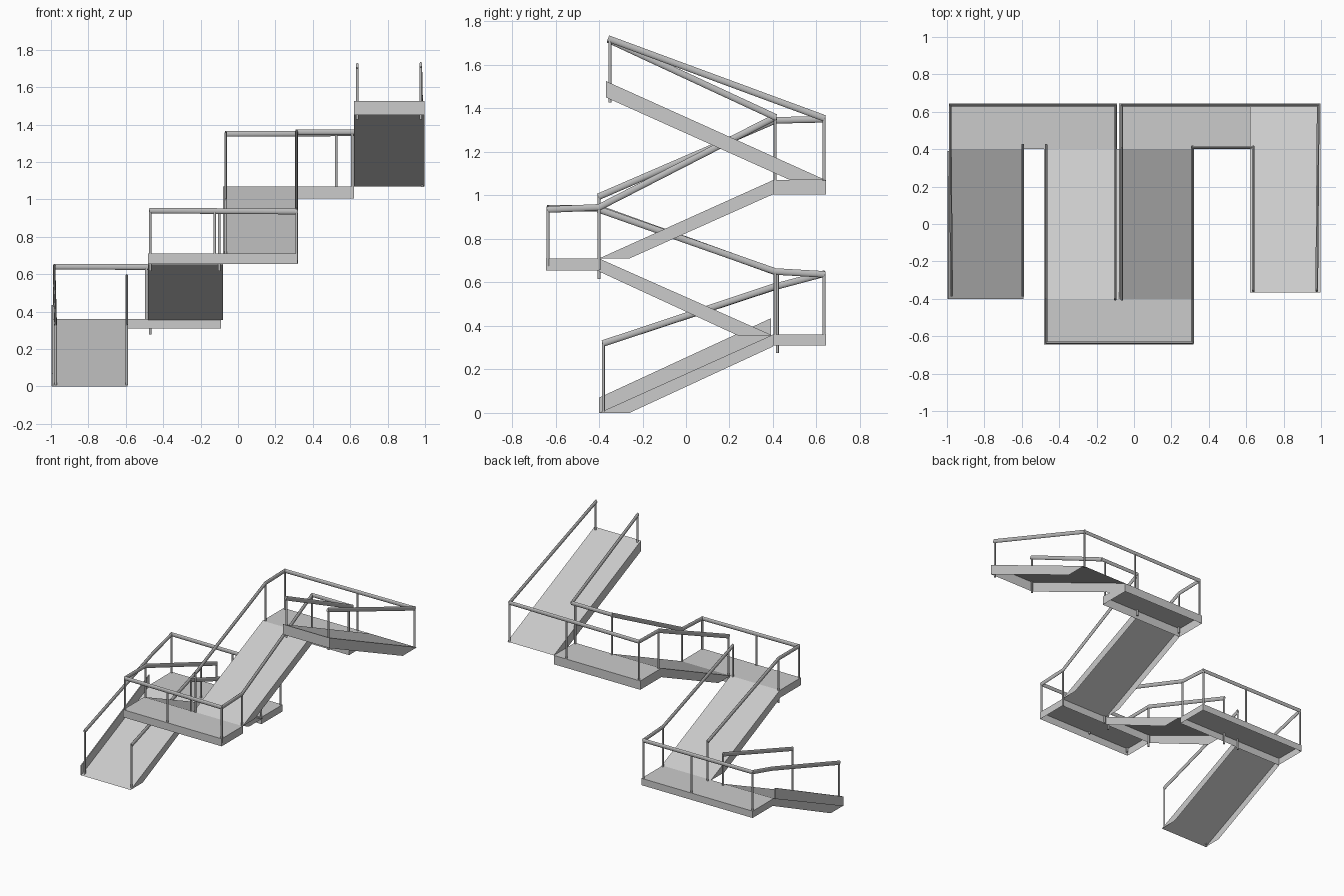
import bpy
import bmesh
import math
from mathutils import Vector, Matrix

cube = bpy.data.objects.get("Cube")
if cube:
    bpy.data.objects.remove(cube, do_unlink=True)


def material(name, value):
    mat = bpy.data.materials.new(name)
    mat.use_nodes = True
    colour = (value, value, value, 1)
    mat.diffuse_color = colour
    mat.node_tree.nodes["Principled BSDF"].inputs["Base Color"].default_value = colour
    return mat


DECK = material("light grey deck", 0.6)
RAIL = material("mid grey rail", 0.5)


def finish(name, bm, mat):
    mesh = bpy.data.meshes.new(name)
    bm.to_mesh(mesh)
    bm.free()
    mesh.materials.append(mat)
    obj = bpy.data.objects.new(name, mesh)
    bpy.context.collection.objects.link(obj)
    return mesh


def shell(name, x0, x1, profile):
    """Extrude a y-z profile along x and leave the underside open."""
    bm = bmesh.new()
    face = bm.faces.new([bm.verts.new((x0, y, z)) for y, z in profile])
    new = bmesh.ops.extrude_face_region(bm, geom=[face])["geom"]
    verts = [v for v in new if isinstance(v, bmesh.types.BMVert)]
    bmesh.ops.translate(bm, vec=(x1 - x0, 0, 0), verts=verts)
    bmesh.ops.recalc_face_normals(bm, faces=bm.faces)
    under = [f for f in bm.faces if f.normal.z < -0.5]
    bmesh.ops.delete(bm, geom=under, context="FACES")
    finish(name, bm, DECK)


def landing(name, x0, x1, y0, y1, z0, z1):
    shell(name, x0, x1, [(y0, z0), (y1, z0), (y1, z1), (y0, z1)])


def ramp(name, x0, x1, low, high, depth, toe):
    """Sloping deck with side skirts that die out at the low end."""
    (yl, zl), (yh, zh) = low, high
    shell(name, x0, x1, [(yl, zl), (yh, zh), (yh, zh - depth), (toe, zl)])


def bar(bm, a, b, width, height):
    """Oval bar from a to b, with its height kept upright."""
    a, b = Vector(a), Vector(b)
    along = (b - a).normalized()
    side = along.cross(Vector((0, 0, 1)))
    side = side.normalized() if side.length > 0.01 else Vector((1, 0, 0))
    rot = Matrix((side, along.cross(side), along)).transposed().to_4x4()
    size = Matrix.Diagonal((width, height, (b - a).length + width / 2, 1))
    bmesh.ops.create_cone(bm, cap_ends=True, segments=10, radius1=0.5, radius2=0.5,
                          depth=1, matrix=Matrix.Translation((a + b) / 2) @ rot @ size)


def finish_smooth(name, bm):
    for f in bm.faces:
        f.smooth = True
    mesh = finish(name, bm, RAIL)
    mesh.set_sharp_from_angle(angle=math.radians(60))


def handrail(name, path):
    bm = bmesh.new()
    pts = [Vector(p) - Vector((0, 0, 0.015)) for p in path]
    for a, b in zip(pts, pts[1:]):
        bar(bm, a, b, 0.015, 0.03)
    finish_smooth(name, bm)


def posts(name, items):
    bm = bmesh.new()
    for x, y, z0, z1 in items:
        bar(bm, (x, y, z0), (x, y, z1 - 0.015), 0.014, 0.014)
    finish_smooth(name, bm)


# Ramps, lowest to highest
ramp("first_ramp", -0.99, -0.59, (-0.4, 0), (0.4, 0.36), 0.055, -0.26)
ramp("second_ramp", -0.48, -0.08, (0.4, 0.355), (-0.4, 0.71), 0.06, 0.24)
ramp("third_ramp", -0.08, 0.318, (-0.4, 0.71), (0.4, 1.07), 0.065, -0.26)
ramp("fourth_ramp", 0.62, 0.998, (0.643, 1.07), (-0.367, 1.525), 0.075, 0.48)

# Thin side board on the first ramp
shell("first_ramp_side_board", -0.997, -0.99,
      [(-0.4, 0), (0.39, 0.355), (0.39, 0.435), (-0.4, 0.07)])

# Landings
landing("first_landing", -0.99, -0.09, 0.4, 0.643, 0.31, 0.36)
landing("second_landing", -0.48, 0.318, -0.643, -0.4, 0.655, 0.71)
landing("third_landing", -0.08, 0.62, 0.4, 0.643, 1.005, 1.07)

# Handrails
handrail("first_outer_handrail", [
    (-0.975, -0.38, 0.335), (-0.982, 0.41, 0.595), (-0.982, 0.635, 0.655),
    (-0.1, 0.635, 0.652), (-0.1, 0.41, 0.665), (-0.1, -0.4, 0.95)])
handrail("first_inner_handrail", [(-0.595, -0.38, 0.335), (-0.595, 0.42, 0.6)])
handrail("middle_outer_handrail", [
    (-0.47, 0.42, 0.66), (-0.47, -0.4, 0.955), (-0.47, -0.635, 0.955),
    (0.313, -0.635, 0.95), (0.313, -0.4, 0.96), (0.313, 0.41, 1.375),
    (0.638, 0.41, 1.375), (0.638, -0.355, 1.73)])
handrail("upper_outer_handrail", [
    (-0.065, -0.4, 1.01), (-0.065, 0.41, 1.36), (-0.065, 0.635, 1.365),
    (0.985, 0.635, 1.37), (0.977, -0.355, 1.735)])

# Posts
posts("first_flight_posts", [
    (-0.975, -0.38, 0.01, 0.335), (-0.595, -0.38, 0.01, 0.335),
    (-0.595, 0.42, 0.28, 0.6), (-0.982, 0.635, 0.32, 0.655),
    (-0.49, 0.635, 0.33, 0.65), (-0.1, 0.635, 0.33, 0.65),
    (-0.1, 0.41, 0.33, 0.665), (-0.47, 0.42, 0.28, 0.66)])
posts("second_flight_posts", [
    (-0.47, -0.4, 0.62, 0.955), (-0.1, -0.4, 0.62, 0.95),
    (-0.065, -0.4, 0.66, 1.01), (0.313, -0.4, 0.66, 0.96),
    (-0.47, -0.635, 0.68, 0.955), (-0.125, -0.635, 0.7, 0.95),
    (0.313, -0.635, 0.68, 0.95)])
posts("third_flight_posts", [
    (-0.065, 0.41, 1.03, 1.36), (0.313, 0.41, 1.03, 1.375),
    (-0.065, 0.635, 1.03, 1.36), (0.525, 0.635, 1.03, 1.37),
    (0.61, 0.41, 1.06, 1.375), (0.985, 0.635, 1.07, 1.37),
    (0.638, -0.35, 1.43, 1.73), (0.977, -0.35, 1.43, 1.735)])
